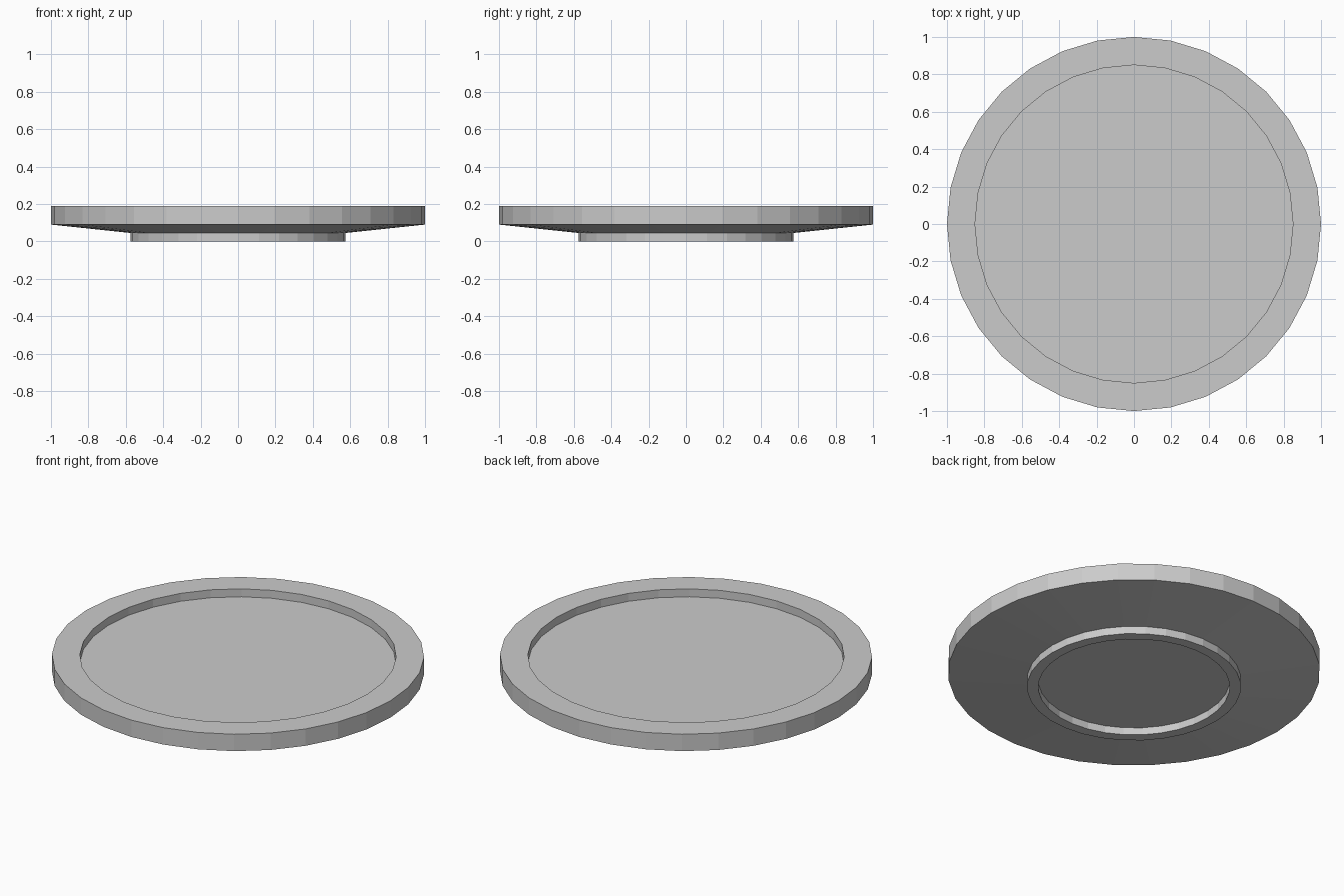
import bpy, bmesh, math

if "Cube" in bpy.data.objects:
    bpy.data.objects.remove(bpy.data.objects["Cube"])

SIDES = 32

grey = bpy.data.materials.new("light_grey")
grey.diffuse_color = (0.6, 0.6, 0.6, 1)
grey.use_nodes = True
grey.node_tree.nodes["Principled BSDF"].inputs["Base Color"].default_value = grey.diffuse_color


def lathe(name, profile, material):
    """Revolve (radius, z) points about z and cap both ends with flat discs."""
    bm = bmesh.new()
    rings = [[bm.verts.new((r * math.cos(2 * math.pi * i / SIDES),
                            r * math.sin(2 * math.pi * i / SIDES), z))
              for i in range(SIDES)] for r, z in profile]
    for a, b in zip(rings, rings[1:]):
        for i in range(SIDES):
            j = (i + 1) % SIDES
            bm.faces.new((a[i], a[j], b[j], b[i]))
    bm.faces.new(rings[0][::-1])
    bm.faces.new(rings[-1])
    bmesh.ops.recalc_face_normals(bm, faces=bm.faces)
    mesh = bpy.data.meshes.new(name)
    bm.to_mesh(mesh)
    bm.free()
    mesh.materials.append(material)
    obj = bpy.data.objects.new(name, mesh)
    bpy.context.collection.objects.link(obj)
    return obj


# Plate: recessed underside, foot ring, sloped belly, upright rim, sunken floor
lathe("plate", [
    (0.515, 0.043), (0.515, 0.0),    # inside of foot ring
    (0.575, 0.0), (0.575, 0.045),    # outside of foot ring
    (1.0, 0.09), (1.0, 0.19),        # belly and outer rim
    (0.85, 0.19), (0.85, 0.143),     # rim top and step down to floor
], grey)
